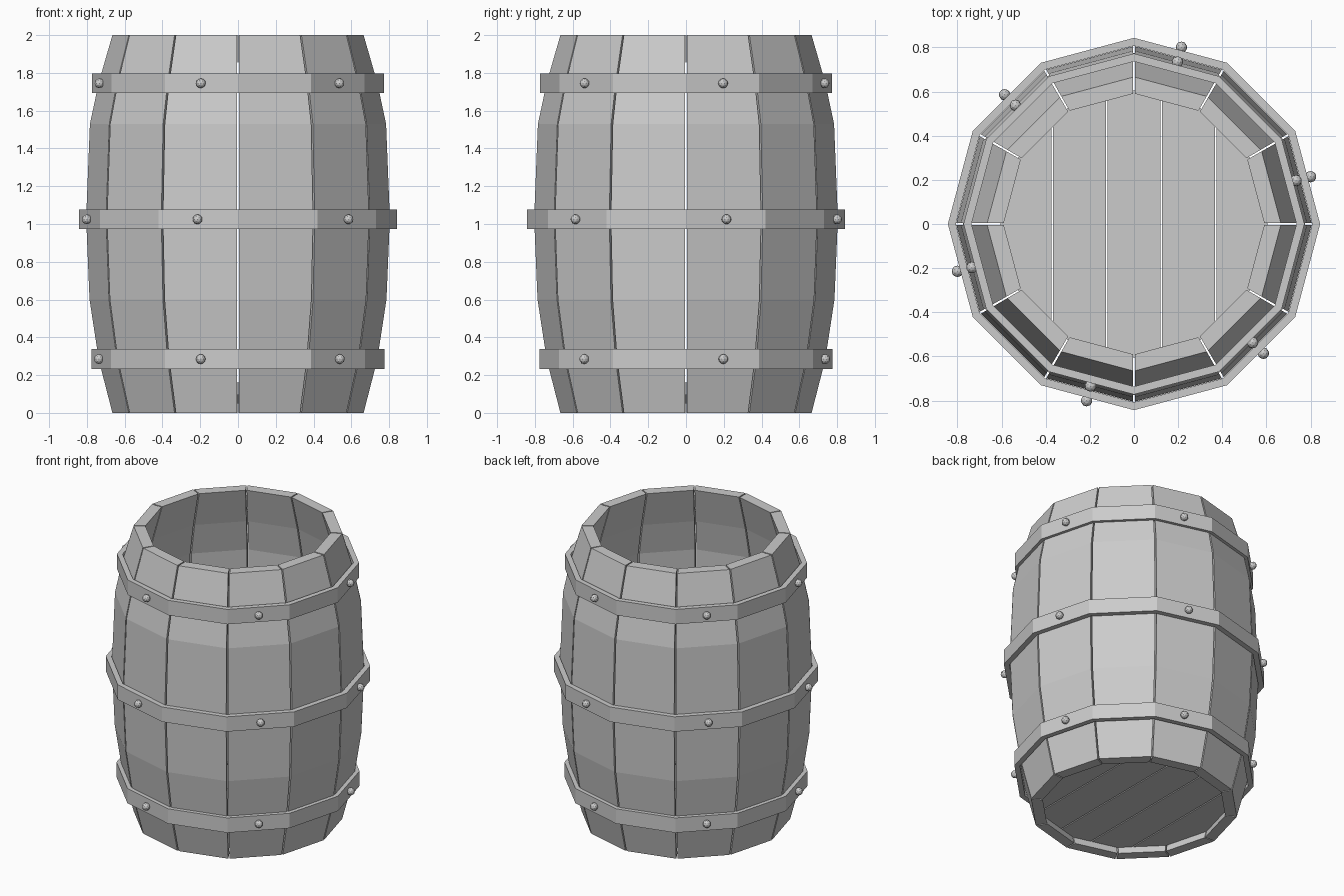
import bpy, bmesh
from math import sin, cos, radians
from mathutils import Matrix

cube = bpy.data.objects.get("Cube")
if cube:
    bpy.data.objects.remove(cube, do_unlink=True)

SIDES = 12
STEP = 360 / SIDES
WALL = 0.075

grey = bpy.data.materials.new("plain_grey")
grey.use_nodes = True
GREY = (0.6, 0.6, 0.6, 1)
grey.diffuse_color = GREY
grey.node_tree.nodes["Principled BSDF"].inputs["Base Color"].default_value = GREY


def polar(r, deg, z):
    return (r * cos(radians(deg)), r * sin(radians(deg)), z)


def finish(name, bm):
    bmesh.ops.recalc_face_normals(bm, faces=bm.faces[:])
    mesh = bpy.data.meshes.new(name)
    bm.to_mesh(mesh)
    bm.free()
    mesh.materials.append(grey)
    obj = bpy.data.objects.new(name, mesh)
    bpy.context.collection.objects.link(obj)
    return obj


def sweep(bm, section, angles, closed):
    """Turn a closed (radius, z) section through the given angles."""
    rings = [[bm.verts.new(polar(r, a, z)) for r, z in section] for a in angles]
    pairs = list(zip(rings, rings[1:]))
    if closed:
        pairs.append((rings[-1], rings[0]))
    else:
        bm.faces.new(rings[0])
        bm.faces.new(rings[-1])
    n = len(section)
    for a, b in pairs:
        for i in range(n):
            j = (i + 1) % n
            bm.faces.new((a[i], a[j], b[j], b[i]))


# Staves: bulging boards with a narrow gap between neighbours
bulge = [(0.665, 0), (0.737, 0.28), (0.786, 0.6), (0.804, 1.03),
         (0.784, 1.53), (0.737, 1.75), (0.665, 2)]
section = bulge + [(r - WALL, z) for r, z in reversed(bulge)]
GAP = 0.36
bm = bmesh.new()
for k in range(SIDES):
    sweep(bm, section, (k * STEP + GAP, (k + 1) * STEP - GAP), False)
finish("staves", bm)

# Hoops and their rivets
hoops = {"lower": (0.285, 0.775), "middle": (1.025, 0.843), "upper": (1.745, 0.772)}
for label, (z, r) in hoops.items():
    lo, hi = z - 0.052, z + 0.052
    bm = bmesh.new()
    sweep(bm, [(r, lo), (r, hi), (r - 0.036, hi), (r - 0.036, lo)],
          [k * STEP for k in range(SIDES)], True)
    finish(label + "_hoop", bm)

    bm = bmesh.new()
    for a in range(15, 360, 60):
        spot = polar(r * cos(radians(STEP / 2)) + 0.014, a, z)
        bmesh.ops.create_icosphere(bm, subdivisions=2, radius=0.026,
                                   matrix=Matrix.Translation(spot))
    finish(label + "_rivets", bm)

# Floor: a twelve-sided disc cut into planks along y
WIDTH, FLOOR_R = 0.247, 0.605
for k in range(5):
    bm = bmesh.new()
    sides = [polar(FLOOR_R, i * STEP, 0.05) for i in range(SIDES)]
    disc = bm.faces.new([bm.verts.new(p) for p in sides])
    solid = bmesh.ops.extrude_face_region(bm, geom=[disc])["geom"]
    bmesh.ops.translate(bm, vec=(0, 0, 0.048),
                        verts=[g for g in solid if isinstance(g, bmesh.types.BMVert)])
    centre = (k - 2) * WIDTH
    for side in (-1, 1):
        edge = centre + side * (WIDTH / 2 - 0.004)
        cut = bmesh.ops.bisect_plane(bm, geom=bm.verts[:] + bm.edges[:] + bm.faces[:],
                                     plane_co=(edge, 0, 0), plane_no=(side, 0, 0),
                                     clear_outer=True)["geom_cut"]
        rim = [g for g in cut if isinstance(g, bmesh.types.BMEdge)]
        if rim:
            bmesh.ops.holes_fill(bm, edges=rim)
    finish("floor_plank_%d" % (k + 1), bm)
